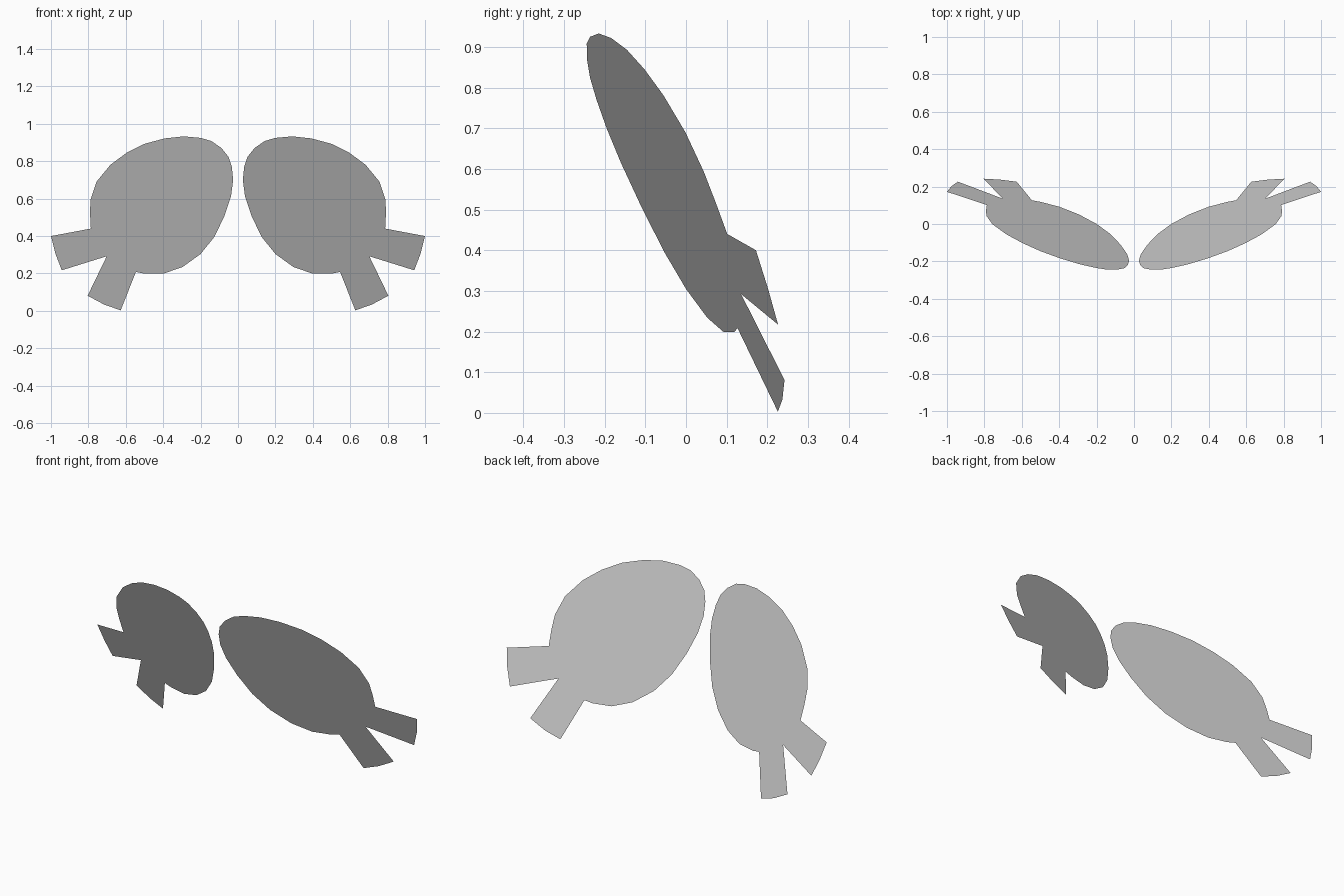
import bpy
import bmesh

if "Cube" in bpy.data.objects:
    bpy.data.objects.remove(bpy.data.objects["Cube"])

# Front outline (x, z) of one thin wing: two tail tabs, then the rounded blade
TABS = [(.787, .440), (1.0, .400), (.976, .305), (.942, .217), (.702, .292),
        (.804, .081), (.714, .033), (.627, .003), (.546, .208)]
BLADE = [(.50, .199), (.40, .199), (.297, .234), (.20, .304), (.126, .396),
         (.072, .508), (.037, .615), (.026, .70), (.033, .77), (.051, .824),
         (.088, .870), (.142, .908), (.20, .925), (.291, .933), (.393, .922),
         (.50, .893), (.596, .845), (.682, .781), (.757, .69), (.789, .594),
         (.791, .52)]


def plane_y(x, z):
    """Depth of the tilted plane each wing lies in."""
    return .26 * x - .38 * z + .064


def make_wing(name, side):
    bm = bmesh.new()
    verts = [bm.verts.new((side * x, plane_y(x, z), z)) for x, z in TABS + BLADE]
    face = bm.faces.new(verts)
    face.normal_update()
    if face.normal.y > 0:          # both wings face the front
        face.normal_flip()
    bmesh.ops.triangulate(bm, faces=[face])
    mesh = bpy.data.meshes.new(name)
    bm.to_mesh(mesh)
    bm.free()
    obj = bpy.data.objects.new(name, mesh)
    bpy.context.collection.objects.link(obj)


# Mirrored pair
make_wing("right_wing", 1)
make_wing("left_wing", -1)
